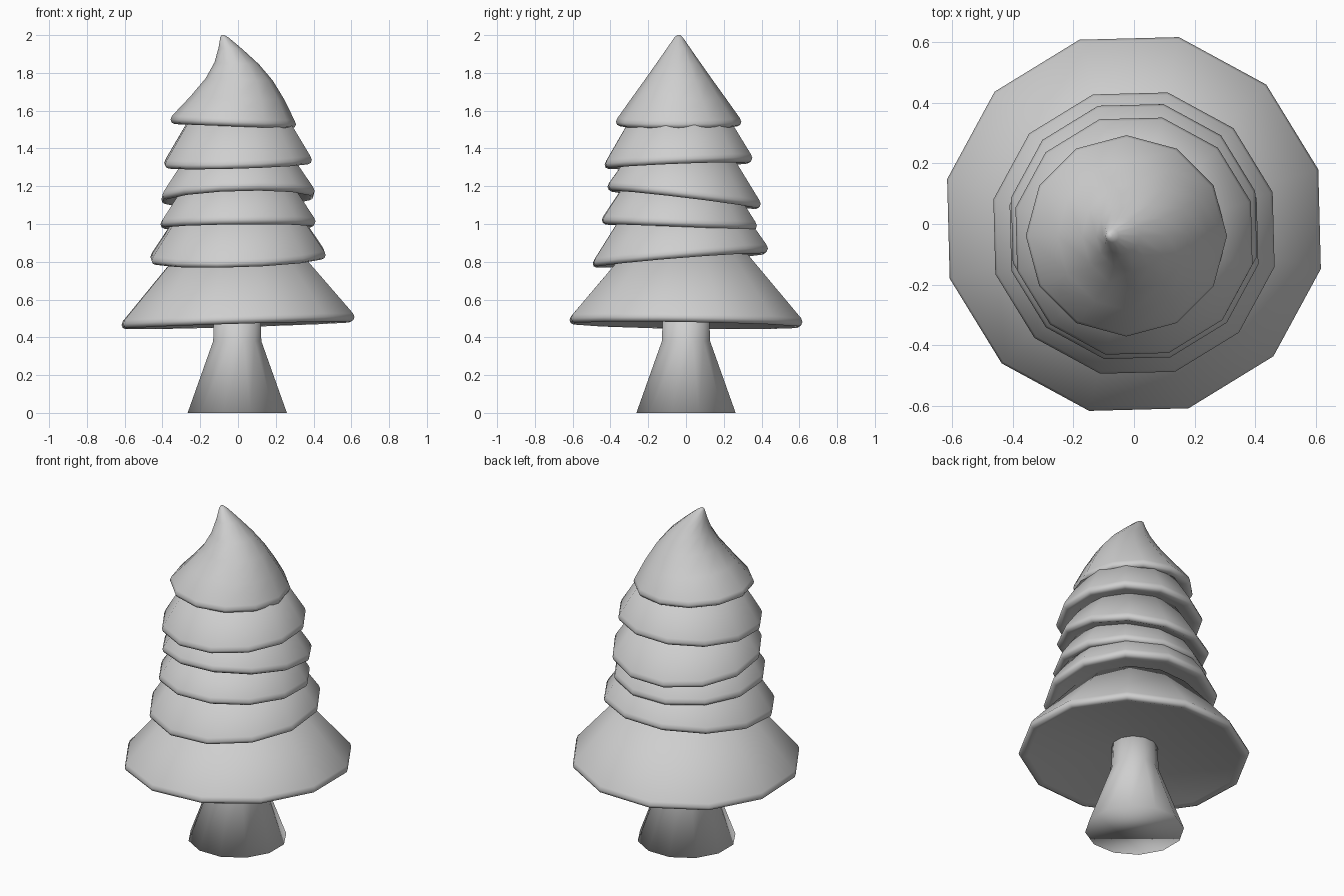
import bpy, bmesh, math

cube = bpy.data.objects.get("Cube")
if cube:
    bpy.data.objects.remove(cube, do_unlink=True)

grey = bpy.data.materials.new("light grey")
grey.use_nodes = True
colour = (0.62, 0.62, 0.62, 1)
grey.diffuse_color = colour
grey.node_tree.nodes["Principled BSDF"].inputs["Base Color"].default_value = colour

SIDES = 12


def lathe(name, rings, centre, tilt=(0, 0), turn=0):
    """Stack of polygon rings (radius, height, x shift), sheared to lean, capped at both ends."""
    cx, cy, cz = centre
    bm = bmesh.new()
    loops = []
    for r, h, shift in rings:
        loop = []
        for i in range(SIDES):
            a = math.radians(turn) + math.tau * i / SIDES
            x, y = r * math.cos(a), r * math.sin(a)
            z = cz + h + x * tilt[0] + y * tilt[1]
            loop.append(bm.verts.new((cx + x + shift, cy + y, z)))
        loops.append(loop)
    for low, high in zip(loops, loops[1:]):
        for i in range(SIDES):
            j = (i + 1) % SIDES
            bm.faces.new((low[i], low[j], high[j], high[i]))
    bm.faces.new(loops[0][::-1])
    bm.faces.new(loops[-1])
    for face in bm.faces:
        face.smooth = True
    mesh = bpy.data.meshes.new(name)
    bm.to_mesh(mesh)
    bm.free()
    mesh.materials.append(grey)
    bpy.context.collection.objects.link(bpy.data.objects.new(name, mesh))


def rim(r):
    """Hollowed underside and rounded lower edge shared by every tier."""
    return [(0.1, 0.062, 0), (r - 0.05, 0.008, 0), (r - 0.022, 0, 0),
            (r - 0.006, 0.008, 0), (r, 0.024, 0), (r - 0.008, 0.044, 0)]


# Trunk with a flared foot
lathe("trunk", [(0.272, 0, 0), (0.132, 0.38, 0), (0.126, 0.56, 0)],
      (-0.004, 0, 0), turn=15)

# Leaning skirts of foliage: radius, centre y, height, lean x, lean y, top radius, tall
tiers = [
    (0.634, 0.0, 0.463, 0.03, -0.015, 0.335, 0.38),
    (0.477, -0.03, 0.807, 0.03, 0.08, 0.315, 0.27),
    (0.422, -0.035, 0.982, 0.01, -0.04, 0.29, 0.23),
    (0.417, -0.01, 1.128, 0.03, -0.12, 0.27, 0.25),
    (0.402, -0.04, 1.308, 0.03, 0.04, 0.25, 0.28),
]
for n, (r, y, z, lean_x, lean_y, top, tall) in enumerate(tiers, 1):
    lathe(f"foliage_tier_{n}", rim(r) + [(top, tall, 0)],
          (0, y, z), (lean_x, lean_y), turn=16.5)

# Crown with a bent tip
crown = rim(0.332) + [(0.25, 0.148, 0.022), (0.178, 0.248, 0.032), (0.118, 0.333, 0.018),
                      (0.062, 0.413, -0.016), (0.022, 0.471, -0.047), (0.008, 0.483, -0.054)]
lathe("foliage_crown", crown, (-0.025, -0.039, 1.517), (-0.038, 0))
